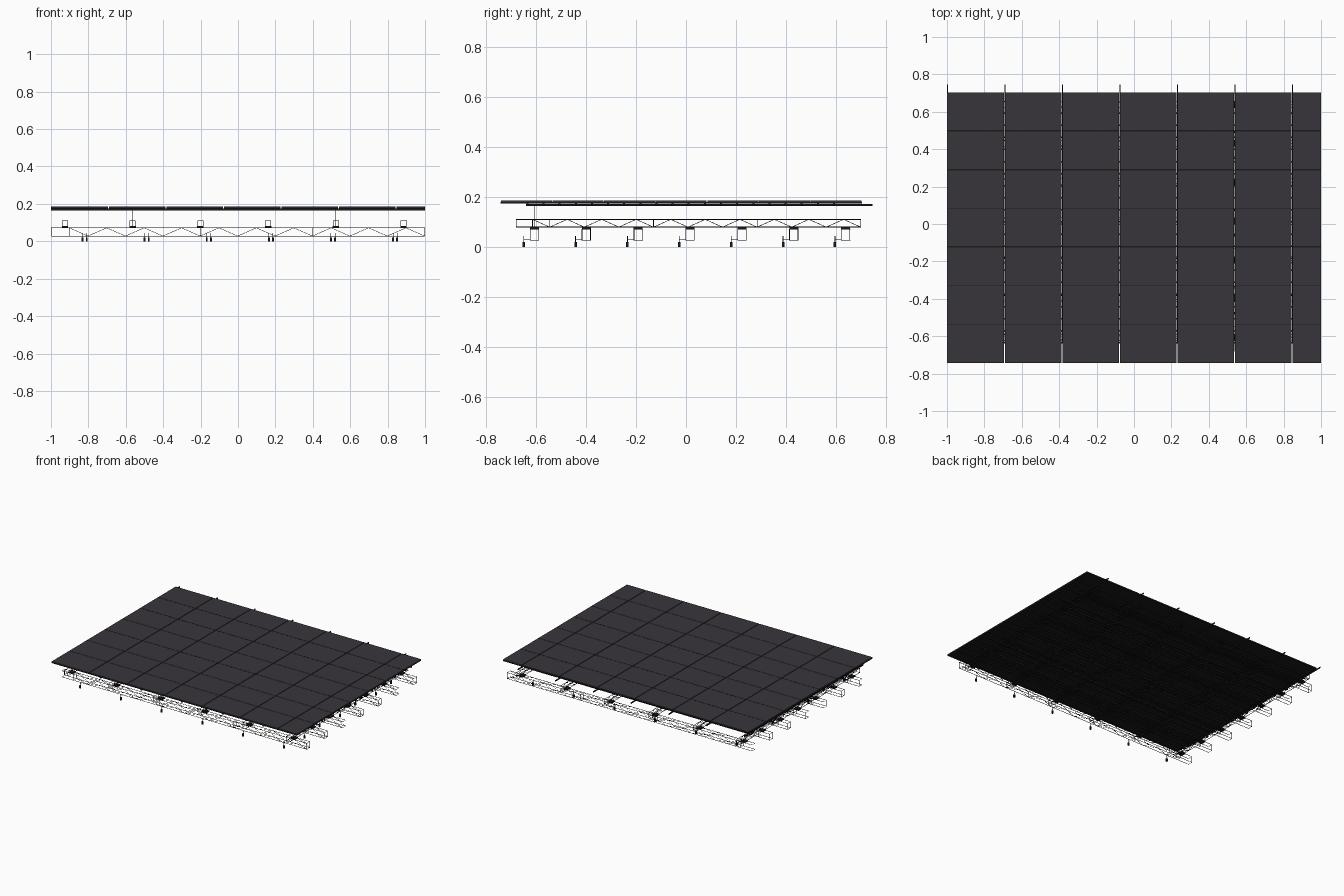
import bpy, bmesh
from mathutils import Vector, Matrix

cube = bpy.data.objects.get("Cube")
if cube:
    bpy.data.objects.remove(cube, do_unlink=True)


def material(name, color):
    m = bpy.data.materials.new(name)
    m.use_nodes = True
    m.diffuse_color = (*color, 1)
    m.node_tree.nodes["Principled BSDF"].inputs["Base Color"].default_value = (*color, 1)
    return m


SLATE = material("slate deck", (0.039, 0.036, 0.044))
BLACK = material("black steel", (0.01, 0.01, 0.01))


def box(bm, lo, hi):
    lo, hi = Vector(lo), Vector(hi)
    size = hi - lo
    mat = Matrix.Translation((lo + hi) / 2) @ Matrix.Diagonal((*size, 1))
    bmesh.ops.create_cube(bm, size=1, matrix=mat)


def tube(bm, a, b, r=0.0016, sides=6):
    a, b = Vector(a), Vector(b)
    d = b - a
    mat = Matrix.Translation((a + b) / 2) @ d.to_track_quat('Z', 'Y').to_matrix().to_4x4()
    bmesh.ops.create_cone(bm, cap_ends=True, segments=sides, radius1=r, radius2=r,
                          depth=d.length, matrix=mat)


def finish(bm, name, mat):
    me = bpy.data.meshes.new(name)
    bm.to_mesh(me)
    bm.free()
    me.materials.append(mat)
    ob = bpy.data.objects.new(name, me)
    bpy.context.collection.objects.link(ob)
    return ob


def truss(name, axis, centre, start, end, z0, z1, half, joint, step, per_module):
    """Box truss along an axis: four chords, zigzag sides, square frames."""
    bm = bmesh.new()

    def p(t, side, top):
        s = centre + side * half
        z = z1 if top else z0
        return (t, s, z) if axis == 'x' else (s, t, z)

    for side in (-1, 1):
        for top in (0, 1):
            tube(bm, p(start, side, top), p(end, side, top))
    # stations measured back from the far joint
    count = int((joint - start) / step + 0.01)
    stations = [joint - i * step for i in range(count + 1)]
    for i, t in enumerate(stations):
        up = i % 2
        if i < count:
            n = stations[i + 1]
            for side in (-1, 1):
                tube(bm, p(t, side, up), p(n, side, 1 - up), 0.0011, 4)
            for top in (0, 1):
                s = 1 if up else -1
                tube(bm, p(t, s, top), p(n, -s, top), 0.0011, 4)
        if i % per_module == 0 or i == count:
            for k in (-1, 1):
                tube(bm, p(t, k, 0), p(t, k, 1), 0.0013, 4)
                tube(bm, p(t, -1, k > 0), p(t, 1, k > 0), 0.0013, 4)
    # closing frame at the near end
    for k in (-1, 1):
        tube(bm, p(start, k, 0), p(start, k, 1), 0.0013, 4)
        tube(bm, p(start, -1, k > 0), p(start, 1, k > 0), 0.0013, 4)
    return finish(bm, name, BLACK)


# layout
Y_BACK, ROW, COL = 0.704, 0.2067, 0.3075
row_lines = [Y_BACK - i * ROW for i in range(8)]
col_lines = [-1 + i * COL for i in range(7)]
truss_ys = [-0.607 + i * ROW * 1.005 for i in range(7)]
truss_xs = [-0.925 + i * 0.362 for i in range(6)]

# deck panels: slate top on a black tray
top, tray = bmesh.new(), bmesh.new()
for i, x0 in enumerate(col_lines):
    x1 = min(x0 + COL, 1.0)
    a = x0 + (0.0025 if i else 0)
    b = x1 - (0.0025 if x1 < 1 else 0)
    for j in range(7):
        y1, y0 = row_lines[j], row_lines[j + 1]
        g = 0.0012
        box(top, (a, y0 + g, 0.181), (b, y1 - g, 0.186))
        box(tray, (a, y0, 0.175), (b, y1, 0.181))
finish(top, "deck_panels", SLATE)
finish(tray, "deck_trays", BLACK)

# wide dark seams between some rows
bm = bmesh.new()
for j in (1, 2, 4):
    for i, x0 in enumerate(col_lines):
        box(bm, (x0 + 0.003, row_lines[j] - 0.004, 0.185),
            (min(x0 + COL, 1.0) - 0.003, row_lines[j] + 0.004, 0.1865))
finish(bm, "deck_seams", BLACK)

# beams under the deck, running front to back and poking out behind
bm = bmesh.new()
for x in col_lines:
    box(bm, (x + 0.001, -0.64, 0.164), (x + 0.006, 0.747, 0.172))
finish(bm, "long_beams", BLACK)

# cross joists under the deck
bm = bmesh.new()
for j in range(20):
    y = -0.635 + j * ROW / 3.2
    box(bm, (-1, y - 0.004, 0.165), (1, y + 0.004, 0.1755))
finish(bm, "cross_joists", BLACK)

# lower trusses run side to side, upper trusses front to back
for i, y in enumerate(truss_ys):
    truss("lower_truss_%d" % (i + 1), 'x', y, -0.998, 0.998, 0.028, 0.072,
          0.017, 0.998, 0.1, 6)
for i, x in enumerate(truss_xs):
    truss("upper_truss_%d" % (i + 1), 'y', x, -0.68, 0.70, 0.08, 0.111,
          0.0145, 0.70, 0.0692, 6)

# clamp plates at every crossing
bm = bmesh.new()
for x in truss_xs:
    for y in truss_ys:
        box(bm, (x - 0.017, y - 0.018, 0.072), (x + 0.017, y + 0.018, 0.081))
finish(bm, "clamp_plates", BLACK)

# thin hangers between the upper trusses and the deck
bm = bmesh.new()
for x in truss_xs:
    for y in (-0.605, -0.22, 0.19):
        tube(bm, (x, y, 0.08), (x, y, 0.166), 0.0007, 4)
finish(bm, "hangers", BLACK)

# feet with rods, beside the lower trusses
feet, rods = bmesh.new(), bmesh.new()
for i in range(6):
    for j, ty in enumerate(truss_ys):
        x = -0.82 + i * 0.332 + (0.011 if j % 2 else -0.011)
        y = ty - 0.043
        box(feet, (x - 0.005, y - 0.005, 0), (x + 0.005, y + 0.005, 0.021))
        tube(rods, (x, y, 0.02), (x, y, 0.044), 0.0015)
        tube(rods, (x, y, 0.03), (x, ty - 0.017, 0.03), 0.001, 4)
finish(feet, "feet", BLACK)
finish(rods, "foot_rods", BLACK)
